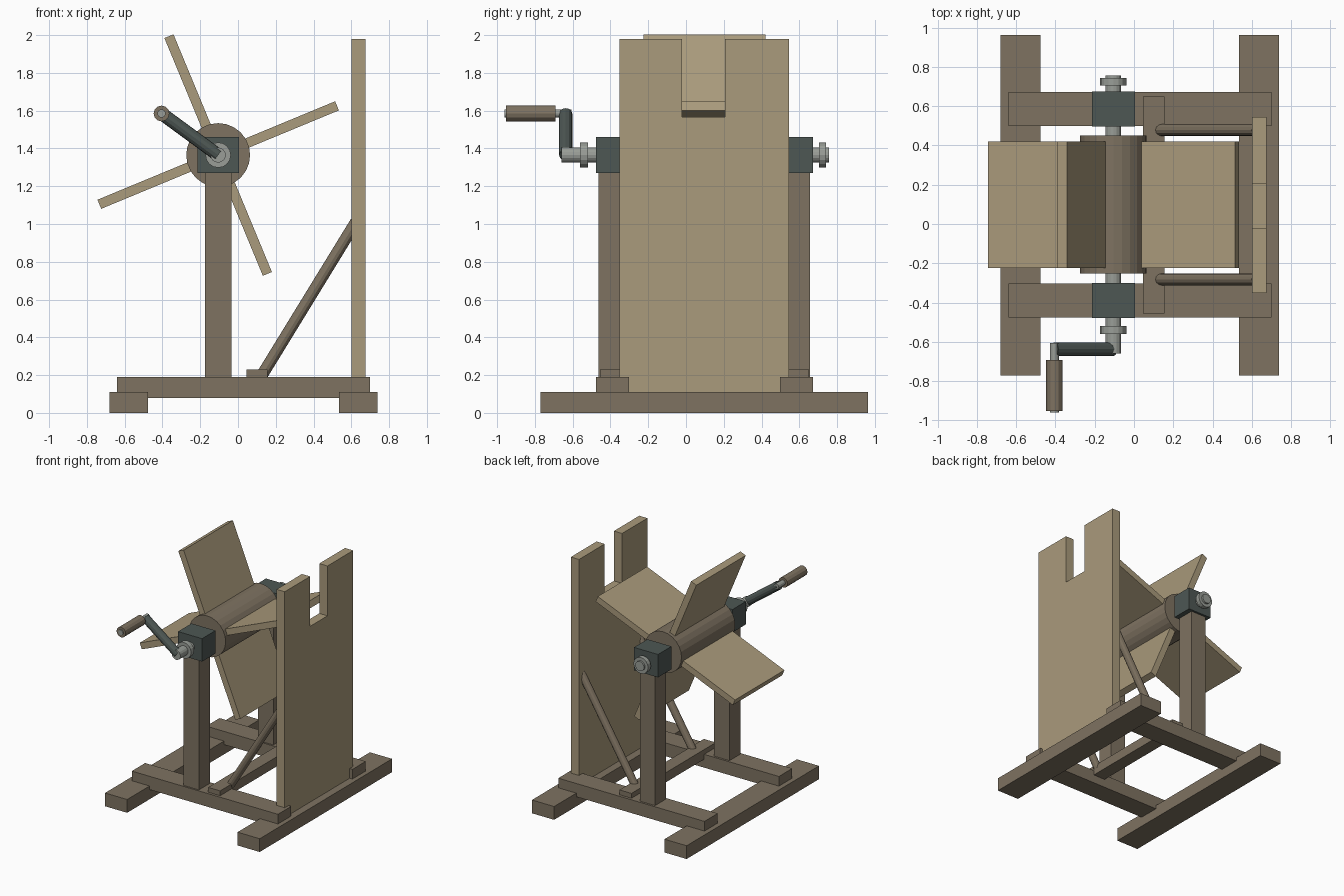
import bpy, bmesh
from math import cos, sin, radians
from mathutils import Vector

if "Cube" in bpy.data.objects:
    bpy.data.objects.remove(bpy.data.objects["Cube"])


def material(name, rgb):
    m = bpy.data.materials.new(name)
    m.diffuse_color = (*rgb, 1)
    m.use_nodes = True
    m.node_tree.nodes["Principled BSDF"].inputs["Base Color"].default_value = m.diffuse_color
    return m


PLANK = material("pale_wood", (0.40, 0.325, 0.20))
BEAM = material("dark_wood", (0.21, 0.17, 0.12))
IRON = material("dark_iron", (0.075, 0.095, 0.088))
STEEL = material("worn_steel", (0.32, 0.34, 0.31))


def box(name, x, y, z, mat):
    """Box from (min, max) ranges on each axis."""
    bpy.ops.mesh.primitive_cube_add(size=1, location=[sum(r) / 2 for r in (x, y, z)])
    o = bpy.context.object
    o.name = name
    o.scale = [r[1] - r[0] for r in (x, y, z)]
    o.data.materials.append(mat)
    return o


def rod(name, a, b, radius, mat, sides=12):
    """Cylinder running from point a to point b."""
    a, b = Vector(a), Vector(b)
    bpy.ops.mesh.primitive_cylinder_add(vertices=sides, radius=radius,
                                        depth=(b - a).length, location=(a + b) / 2)
    o = bpy.context.object
    o.name = name
    o.rotation_euler = (b - a).to_track_quat('Z', 'Y').to_euler()
    o.data.materials.append(mat)
    return o


def prism_x(name, outline, x0, x1, mat):
    """Extrude a (y, z) outline along x."""
    bm = bmesh.new()
    face = bm.faces.new([bm.verts.new((x0, y, z)) for y, z in outline])
    ext = bmesh.ops.extrude_face_region(bm, geom=[face])
    verts = [v for v in ext["geom"] if isinstance(v, bmesh.types.BMVert)]
    bmesh.ops.translate(bm, verts=verts, vec=(x1 - x0, 0, 0))
    bmesh.ops.recalc_face_normals(bm, faces=bm.faces)
    mesh = bpy.data.meshes.new(name)
    bm.to_mesh(mesh)
    bm.free()
    o = bpy.data.objects.new(name, mesh)
    bpy.context.collection.objects.link(o)
    mesh.materials.append(mat)
    return o


YC = 0.098            # middle plane of the machine
AX, AZ = -0.105, 1.365  # axle centre

# ground skids
box("left_skid", (-0.68, -0.477), (-0.77, 0.963), (0, 0.11), BEAM)
box("right_skid", (0.535, 0.738), (-0.77, 0.963), (0, 0.11), BEAM)

# rails, posts, bearing blocks and struts on both sides
for side, s in (("front", -1), ("back", 1)):
    y = YC + s * 0.4875
    box(side + "_rail", (-0.64, 0.70), (y - 0.087, y + 0.087), (0.08, 0.19), BEAM)
    box(side + "_post", (-0.175, -0.035), (y - 0.073, y + 0.07), (0.15, 1.29), BEAM)
    box(side + "_bearing_block", (AX - 0.11, AX + 0.11), (y - 0.088, y + 0.088),
        (1.27, 1.46), IRON)
    ys = YC + s * 0.38
    rod(side + "_strut", (0.13, ys, 0.205), (0.625, ys, 1.012), 0.031, BEAM)

# cross bar and notched backboard
box("cross_bar", (0.045, 0.155), (-0.455, 0.65), (0.15, 0.23), BEAM)
prism_x("notched_board", [(-0.352, 0.11), (0.544, 0.11), (0.544, 1.98), (0.207, 1.98),
                          (0.207, 1.567), (-0.02, 1.567), (-0.02, 1.98), (-0.352, 1.98)],
        0.60, 0.675, PLANK)

# axle, retaining collars and drum
rod("axle", (AX, -0.66, AZ), (AX, 0.757, AZ), 0.04, STEEL, 16)
rod("front_collar", (AX, -0.56, AZ), (AX, -0.52, AZ), 0.067, STEEL, 16)
rod("back_collar", (AX, 0.705, AZ), (AX, 0.742, AZ), 0.067, STEEL, 16)
rod("drum", (AX, -0.253, AZ), (AX, 0.45, AZ), 0.169, BEAM, 24)

# four paddles around the drum
for i in range(4):
    ang = radians(22.5 + 90 * i)
    p = box(f"paddle_{i + 1}", (-0.27, 0.27), (-0.323, 0.323), (-0.026, 0.026), PLANK)
    p.location = (AX + 0.411 * cos(ang), YC, AZ + 0.411 * sin(ang))
    p.rotation_euler = (0, -ang, 0)

# hand crank
HX, HZ = -0.405, 1.585
rod("crank_arm", (AX, -0.637, AZ), (HX, -0.637, HZ), 0.035, IRON)
rod("handle_pin", (HX, -0.96, HZ), (HX, -0.605, HZ), 0.022, STEEL)
rod("handle_grip", (HX, -0.952, HZ), (HX, -0.692, HZ), 0.042, BEAM)
